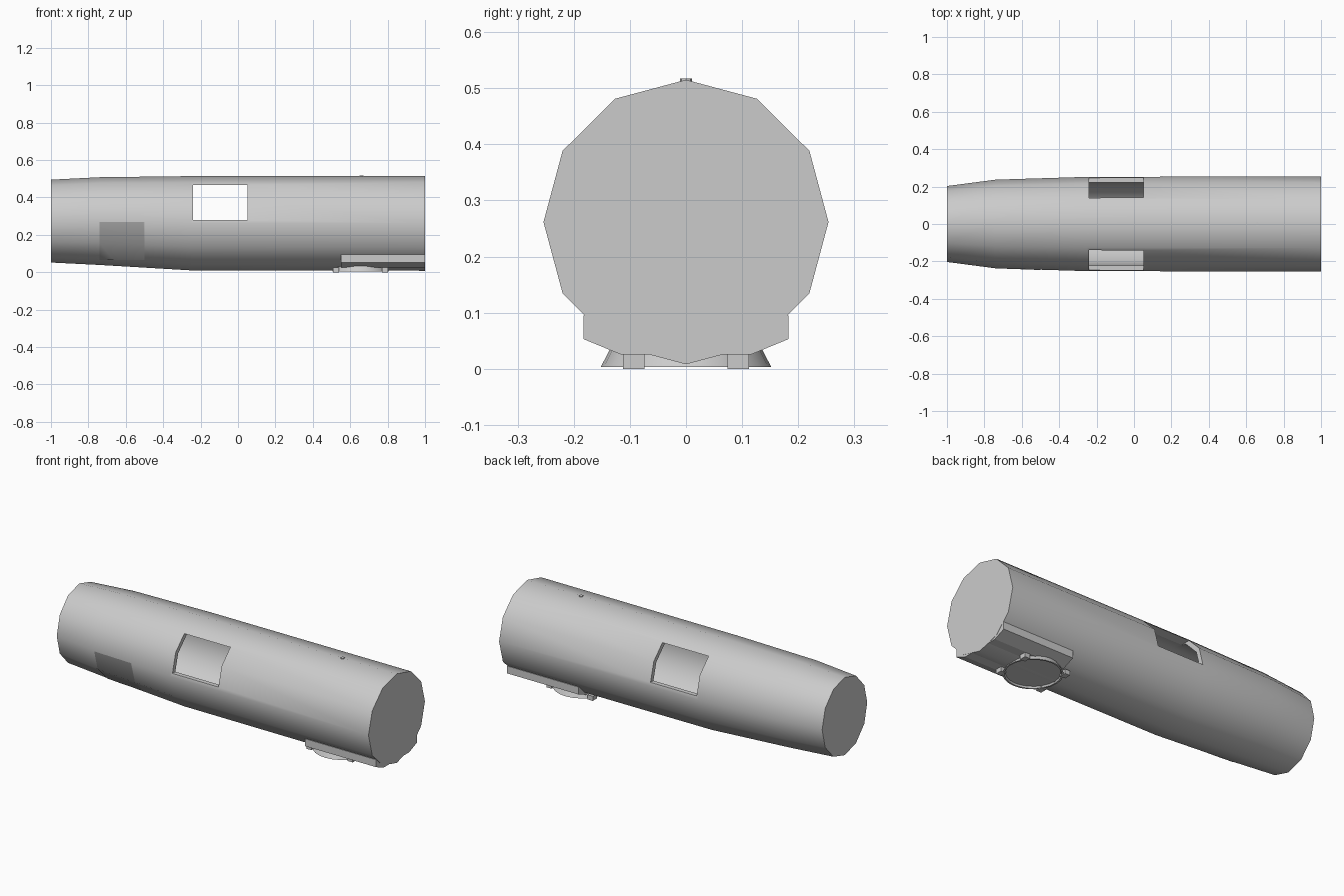
import bpy, bmesh, math
from mathutils import Vector, Matrix

old = bpy.data.objects.get("Cube")
if old:
    bpy.data.objects.remove(old, do_unlink=True)


def material(name, rgb):
    m = bpy.data.materials.new(name)
    m.use_nodes = True
    m.diffuse_color = (*rgb, 1)
    m.node_tree.nodes["Principled BSDF"].inputs["Base Color"].default_value = (*rgb, 1)
    return m


GREY = material("light_grey", (0.6, 0.6, 0.6))
PANEL = material("panel_grey", (0.47, 0.47, 0.47))


def finish(name, bm, mat, smooth=None):
    bmesh.ops.recalc_face_normals(bm, faces=bm.faces)
    mesh = bpy.data.meshes.new(name)
    bm.to_mesh(mesh)
    bm.free()
    mesh.materials.append(mat)
    ob = bpy.data.objects.new(name, mesh)
    bpy.context.collection.objects.link(ob)
    if smooth:
        bpy.ops.object.select_all(action='DESELECT')
        ob.select_set(True)
        bpy.context.view_layer.objects.active = ob
        bpy.ops.object.shade_smooth_by_angle(angle=math.radians(smooth))
    return ob


def loft(rings):
    """Closed solid skinned through equal rings of points."""
    bm = bmesh.new()
    loops = [[bm.verts.new(p) for p in ring] for ring in rings]
    n = len(loops[0])
    for a, b in zip(loops, loops[1:]):
        for i in range(n):
            j = (i + 1) % n
            bm.faces.new((a[i], a[j], b[j], b[i]))
    bm.faces.new(loops[0])
    bm.faces.new(loops[-1])
    return bm


def box(name, lo, hi, mat=GREY):
    lo, hi = Vector(lo), Vector(hi)
    bm = bmesh.new()
    bmesh.ops.create_cube(bm, size=1, matrix=Matrix.Translation((lo + hi) / 2)
                          @ Matrix.Diagonal((*(hi - lo), 1)))
    return finish(name, bm, mat)


# Fuselage stations: x, half width, bottom, top
STATIONS = [(-1, .203, .052, .495), (-.74, .237, .039, .508),
            (-.25, .252, .010, .514), (1, .254, .008, .515)]


def tube(grow=0.0):
    rings = []
    for x, w, lo, hi in STATIONS:
        mid, h = (lo + hi) / 2, (hi - lo) / 2
        angles = [math.radians(30 * k) for k in range(12)]
        rings.append([(x, (w + grow) * math.sin(a), mid + (h + grow) * math.cos(a))
                      for a in angles])
    return loft(rings)


# Hollow twelve-sided fuselage with a window opening through both sides
fuselage = finish("fuselage", tube(), GREY, 40)
shell = fuselage.modifiers.new("wall", 'SOLIDIFY')
shell.thickness = 0.025
shell.offset = -1
shell.use_even_offset = True
cutter = box("window_cutter", (-.24, -.4, .28), (.05, .4, .466))
cutter.hide_render = True
cutter.hide_viewport = True
cutter.display_type = 'WIRE'
cut = fuselage.modifiers.new("windows", 'BOOLEAN')
cut.operation = 'DIFFERENCE'
cut.solver = 'EXACT'
cut.object = cutter

# Thin side panel trimmed from the fuselage skin
skin = tube(0.0015)
for point, outward in [((-.74, 0, 0), (-1, 0, 0)), ((-.5, 0, 0), (1, 0, 0)),
                       ((0, 0, .065), (0, 0, -1)), ((0, 0, .268), (0, 0, 1)),
                       ((0, -.02, 0), (0, 1, 0))]:
    bmesh.ops.bisect_plane(skin, geom=skin.verts[:] + skin.edges[:] + skin.faces[:],
                           plane_co=point, plane_no=outward, clear_outer=True)
panel = finish("side_panel", skin, PANEL, 40)
if sum(p.normal.y * p.area for p in panel.data.polygons) > 0:
    panel.data.flip_normals()

# Belly fairing with chamfered lower edges
half = [(.183, .095), (.183, .053), (.115, .025)]
section = half + [(-y, z) for y, z in reversed(half)]
finish("belly_fairing",
       loft([[(x, y, z) for y, z in section] for x in (.55, .999)]), GREY)

# Flared belly ring with a recessed floor
CX = .655
rims = [(.125, .055), (.152, .003), (.143, .003), (.138, .012)]
ring = [[(CX + r * math.cos(t), r * math.sin(t), z)
         for t in (math.tau * k / 24 for k in range(24))] for r, z in rims]
finish("belly_ring", loft(ring), GREY, 35)

# Four latches around the ring
for sx, side in ((-1, "rear"), (1, "front")):
    for sy, hand in ((-1, "right"), (1, "left")):
        x, y = CX + sx * .13, sy * .093
        box(f"latch_{side}_{hand}", (x - .016, y - .019, 0), (x + .016, y + .019, .026))

# Small stud on the spine
bm = bmesh.new()
bmesh.ops.create_cone(bm, cap_ends=True, segments=8, radius1=.011, radius2=.011, depth=.02,
                      matrix=Matrix.Translation((.66, 0, .507)))
finish("spine_stud", bm, GREY)
